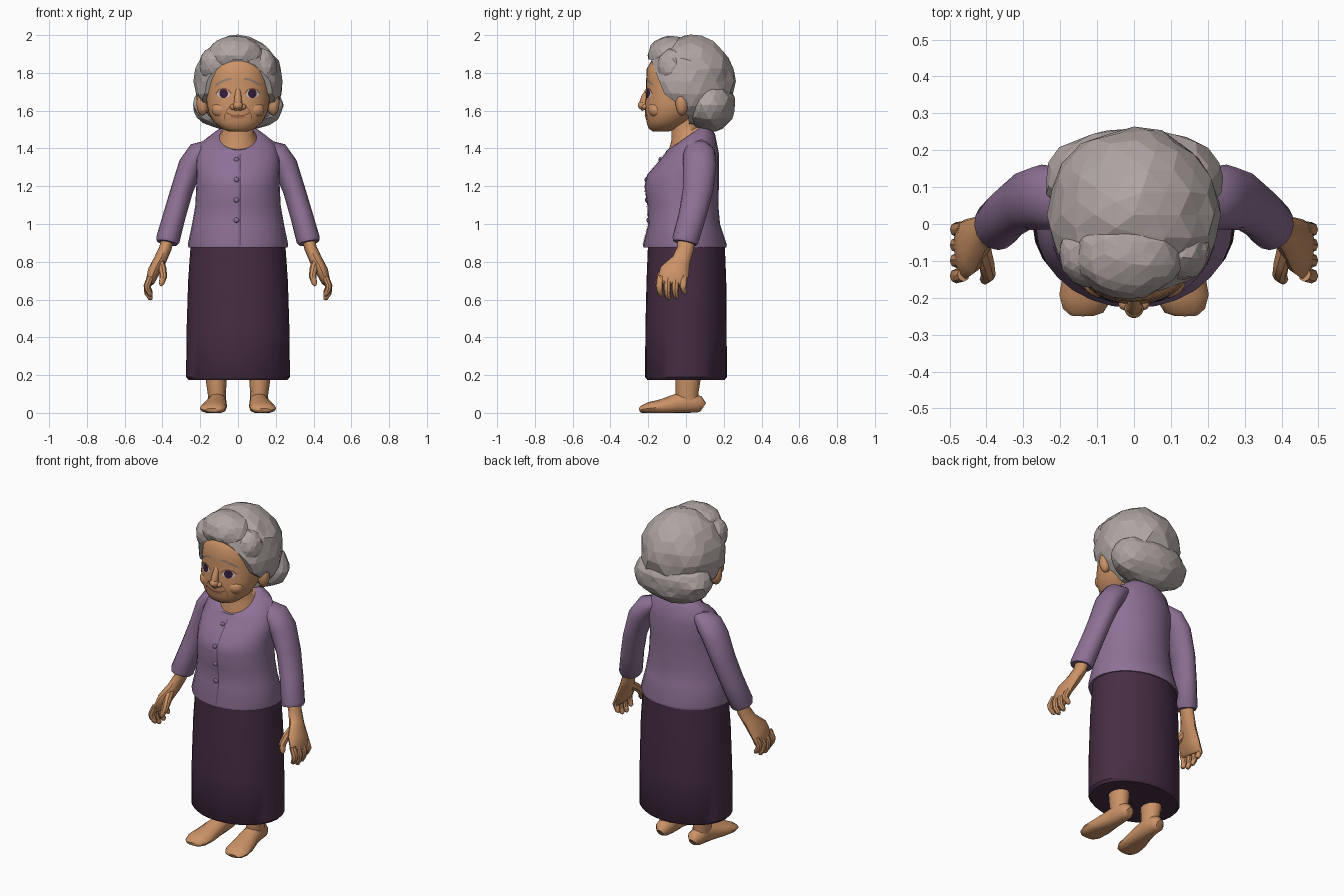
import bpy, bmesh, math, random
from mathutils import Vector
from mathutils.bvhtree import BVHTree

random.seed(4)
if "Cube" in bpy.data.objects:
    bpy.data.objects.remove(bpy.data.objects["Cube"])


def material(name, r, g, b):
    m = bpy.data.materials.new(name)
    m.use_nodes = True
    m.diffuse_color = (r, g, b, 1)
    node = next(n for n in m.node_tree.nodes if n.type == 'BSDF_PRINCIPLED')
    node.inputs["Base Color"].default_value = (r, g, b, 1)
    node.inputs["Roughness"].default_value = 0.8
    return m


SKIN = material("warm skin", .60, .29, .135)
HAIR = material("grey hair", .43, .38, .365)
BLOUSE = material("lilac cloth", .27, .165, .30)
SKIRT = material("plum cloth", .062, .026, .056)
SEAM = material("dark lilac seam", .12, .07, .14)
WHITE = material("eye white", .60, .52, .50)
IRIS = material("dark eye", .035, .012, .04)
LINE = material("brown crease", .25, .10, .05)
LIP = material("muted lip", .43, .16, .09)
BROW = material("grey brow", .30, .21, .17)


def finish(name, bm, mat, smooth=True, angle=40):
    bmesh.ops.recalc_face_normals(bm, faces=bm.faces)
    me = bpy.data.meshes.new(name)
    bm.to_mesh(me)
    bm.free()
    me.materials.append(mat)
    ob = bpy.data.objects.new(name, me)
    bpy.context.collection.objects.link(ob)
    bpy.ops.object.select_all(action='DESELECT')
    ob.select_set(True)
    bpy.context.view_layer.objects.active = ob
    if smooth:
        bpy.ops.object.shade_smooth_by_angle(angle=math.radians(angle))
    return ob


def loft(name, rings, mat, angle=40):
    """Skin a list of point rings and cap both ends."""
    bm = bmesh.new()
    rows = [[bm.verts.new(p) for p in ring] for ring in rings]
    n = len(rows[0])
    for a, b in zip(rows, rows[1:]):
        for i in range(n):
            bm.faces.new((a[i], a[(i + 1) % n], b[(i + 1) % n], b[i]))
    bm.faces.new(rows[0])
    bm.faces.new(rows[-1])
    return finish(name, bm, mat, True, angle)


def body_ring(z, tilt, cy, rx, ry, n=28, power=1.0):
    ring = []
    for i in range(n):
        a = math.tau * i / n
        c, s = math.cos(a), math.sin(a)
        c = math.copysign(abs(c) ** power, c)
        s = math.copysign(abs(s) ** power, s)
        ring.append((rx * c, cy + ry * s, z + tilt * s))
    return ring


def tube(name, stations, mat, side=1, ref=(0, 1, 0), n=12, floor=None):
    """Stations: x, y, z, radius along ref, radius across it."""
    pts = [Vector(s[:3]) for s in stations]
    rings = []
    for i, (p, s) in enumerate(zip(pts, stations)):
        t = (pts[min(i + 1, len(pts) - 1)] - pts[max(i - 1, 0)]).normalized()
        r = Vector(ref)
        u = (r - t * r.dot(t)).normalized()
        v = t.cross(u)
        ring = []
        for k in range(n):
            a = math.tau * k / n
            q = p + u * s[3] * math.cos(a) + v * s[4] * math.sin(a)
            if floor is not None:
                q.z = max(q.z, floor)
            ring.append((q.x * side, q.y, q.z))
        rings.append(ring)
    return loft(name, rings, mat)


def blob(name, centre, radii, mat, detail=3, jitter=0.0, smooth=True):
    bm = bmesh.new()
    bmesh.ops.create_icosphere(bm, subdivisions=detail, radius=1)
    for v in bm.verts:
        k = 1 + random.uniform(-jitter, jitter * .6)
        v.co = Vector([c + r * q * k for c, r, q in zip(centre, radii, v.co)])
    return finish(name, bm, mat, smooth)


def surface(ob):
    bm = bmesh.new()
    bm.from_mesh(ob.data)
    tree = BVHTree.FromBMesh(bm)
    bm.free()

    def on(x, z, lift):
        hit = tree.ray_cast(Vector((x, -1, z)), Vector((0, 1, 0)))[0]
        return (x, (hit.y if hit else -.1) - lift, z)
    return on


def oval(name, on, cx, cz, rx, rz, mat, lift):
    bm = bmesh.new()
    mid = bm.verts.new(on(cx, cz, lift))
    rim = [bm.verts.new(on(cx + rx * math.cos(math.tau * i / 14), cz + rz * math.sin(math.tau * i / 14), lift))
           for i in range(14)]
    for a, b in zip(rim, rim[1:] + rim[:1]):
        bm.faces.new((mid, a, b))
    return finish(name, bm, mat)


def strip(name, on, path, width, mat, lift=.004):
    bm = bmesh.new()
    rows = []
    for i, (x, z) in enumerate(path):
        a, b = path[max(i - 1, 0)], path[min(i + 1, len(path) - 1)]
        d = Vector((b[0] - a[0], b[1] - a[1])).normalized() * width / 2
        rows.append([bm.verts.new(on(x + s * -d.y, z + s * d.x, lift)) for s in (1, -1)])
    for a, b in zip(rows, rows[1:]):
        bm.faces.new((a[0], a[1], b[1], b[0]))
    return finish(name, bm, mat)


# Clothes
loft("skirt", [body_ring(*r) for r in (
    (.175, 0, 0, .262, .205), (.19, 0, 0, .275, .217), (.45, 0, 0, .272, .215),
    (.7, 0, .002, .264, .211), (.9, 0, .002, .25, .203))], SKIRT)
blouse = loft("blouse", [body_ring(*r) for r in (
    (.875, 0, -.006, .262, .219), (.89, 0, -.006, .266, .222), (1.0, 0, -.01, .243, .19),
    (1.1, 0, -.017, .226, .188), (1.2, 0, -.023, .221, .197), (1.27, .01, -.016, .219, .19),
    (1.35, .025, .012, .222, .162), (1.425, .05, .022, .195, .132),
    (1.457, .065, .012, .14, .113), (1.462, .07, .005, .105, .1))], BLOUSE)
chest = surface(blouse)
strip("placket_seam", chest, [(.012, .89 + i * .04) for i in range(13)], .007, SEAM)
for i in range(4):
    z = 1.02 + i * .107
    x, y, z = chest(-.008, z, 0)
    blob("button_%d" % (i + 1), (x, y, z), (.014, .009, .014), BLOUSE, 2)

# Arms, hands, legs and feet
for side, tag in ((1, "left"), (-1, "right")):
    tube(tag + "_sleeve", [
        (.14, .06, 1.415, .06, .035), (.205, .07, 1.375, .085, .065), (.25, .073, 1.31, .088, .066),
        (.297, .063, 1.18, .08, .059), (.335, .035, 1.05, .073, .06),
        (.372, -.003, .915, .07, .063), (.375, -.006, .9, .064, .056)], BLOUSE, side, n=16)
    tube(tag + "_palm", [
        (.365, .005, .95, .045, .035), (.385, -.003, .87, .045, .033), (.412, -.025, .81, .05, .034),
        (.445, -.06, .75, .078, .033), (.465, -.073, .695, .08, .024), (.47, -.075, .68, .07, .015)],
        SKIN, side)
    for i, drop in enumerate((.02, 0, .005, .03)):
        y = -.137 + i * .042
        tube("%s_finger_%d" % (tag, i + 1), [
            (.462, y, .72, .019, .018), (.482, y - .004, .672, .02, .018),
            (.479, y - .004, .635 + drop, .018, .017), (.463, y + .003, .606 + drop, .014, .013),
            (.457, y + .004, .599 + drop, .005, .005)], SKIN, side, n=8)
    tube(tag + "_thumb", [
        (.415, -.05, .80, .028, .025), (.40, -.105, .76, .024, .022), (.395, -.138, .72, .02, .02),
        (.405, -.15, .685, .015, .014), (.41, -.152, .672, .005, .005)], SKIN, side, n=8)
    tube(tag + "_leg", [
        (.11, .012, .04, .058, .046), (.112, .005, .1, .06, .048),
        (.115, .01, .17, .066, .055), (.115, .01, .3, .07, .06)], SKIN, side)
    tube(tag + "_foot", [
        (.108, .092, .03, .022, .026), (.108, .07, .045, .045, .045), (.11, .0, .055, .05, .06),
        (.115, -.06, .045, .056, .052), (.125, -.13, .03, .066, .042),
        (.133, -.2, .024, .07, .032), (.138, -.235, .018, .055, .02), (.138, -.247, .014, .035, .01)],
        SKIN, side, ref=(1, 0, 0), floor=0)

# Neck and head
loft("neck", [body_ring(*r) for r in (
    (1.40, .06, .005, .108, .1), (1.455, .065, .002, .102, .094), (1.48, .04, -.002, .083, .075),
    (1.53, .02, -.005, .08, .072), (1.62, 0, 0, .08, .07))], SKIN)


def head_ring(z, front, back, rx):
    return body_ring(z, 0, (front + back) / 2, rx, (back - front) / 2, 32, .9)


head = loft("head", [head_ring(*r) for r in (
    (1.49, -.175, -.09, .05), (1.505, -.198, -.05, .088), (1.54, -.209, .01, .13),
    (1.59, -.216, .06, .156), (1.64, -.217, .1, .167), (1.69, -.211, .12, .169),
    (1.76, -.211, .13, .167), (1.82, -.208, .12, .155), (1.865, -.183, .1, .13),
    (1.92, -.11, .06, .08))], SKIN)
face = surface(head)

# Nose and ears
tube("nose_bridge", [(0, -.195, 1.72, .012, .014), (0, -.218, 1.67, .02, .018),
                     (0, -.226, 1.63, .026, .024), (0, -.215, 1.605, .02, .02)], SKIN)
blob("nose_tip", (0, -.228, 1.628), (.026, .027, .024), SKIN)
for side, tag in ((1, "left"), (-1, "right")):
    blob(tag + "_nostril", (side * .026, -.214, 1.62), (.017, .02, .016), SKIN, 2)
    blob(tag + "_cheek", (side * .085, -.155, 1.605), (.055, .046, .045), SKIN)
    blob(tag + "_ear", (side * .187, -.022, 1.64), (.034, .035, .068), SKIN, 2)

    # Painted features
    oval(tag + "_eye_white", face, side * .076, 1.69, .036, .023, WHITE, .003)
    oval(tag + "_iris", face, side * .076, 1.691, .023, .025, IRIS, .005)
    strip(tag + "_upper_lid", face, [(side * x, z) for x, z in (
        (.036, 1.69), (.052, 1.711), (.076, 1.718), (.1, 1.711), (.117, 1.69))], .007, LINE, .006)
    strip(tag + "_brow", face, [(side * x, z) for x, z in (
        (.035, 1.768), (.06, 1.765), (.09, 1.752), (.118, 1.735))], .011, BROW)
    strip(tag + "_smile_crease", face, [(side * x, z) for x, z in (
        (.04, 1.625), (.058, 1.605), (.071, 1.575), (.073, 1.545))], .004, LINE, .005)
oval("lower_lip", face, 0, 1.568, .04, .011, LIP, .003)
strip("mouth_line", face, [(x * .015, 1.571 + .0011 * x * x) for x in range(-4, 5)], .006, LINE, .005)

# Hair masses, with the hairline cut away along a side profile
bm = bmesh.new()
outline = [(-.5, 1.875), (-.186, 1.87), (-.155, 1.79), (-.115, 1.69), (-.05, 1.64),
           (.01, 1.57), (.04, 1.4), (-.5, 1.4)]
ends = [[bm.verts.new((x, y, z)) for y, z in outline] for x in (-.6, .6)]
bm.faces.new(ends[0])
bm.faces.new(ends[1])
for i in range(len(outline)):
    j = (i + 1) % len(outline)
    bm.faces.new((ends[0][i], ends[0][j], ends[1][j], ends[1][i]))
cutter = finish("hairline_cutter", bm, HAIR, False)
cutter.hide_render = True

for name, centre, radii, cut in (
        ("hair_crown", (0, .025, 1.755), (.24, .235, .245), True),
        ("hair_quiff", (-.015, -.08, 1.893), (.15, .122, .105), True),
        ("hair_right_sweep", (-.11, -.085, 1.845), (.095, .09, .1), True),
        ("hair_left_sweep", (.125, -.07, 1.83), (.08, .085, .1), True),
        ("hair_back_roll", (0, .125, 1.63), (.245, .138, .143), False)):
    ob = blob(name, centre, radii, HAIR, 3, .045, False)
    if cut:
        mod = ob.modifiers.new("hairline", 'BOOLEAN')
        mod.operation, mod.object, mod.solver = 'DIFFERENCE', cutter, 'EXACT'
        bpy.ops.object.modifier_apply(modifier=mod.name)
bpy.data.objects.remove(cutter)
